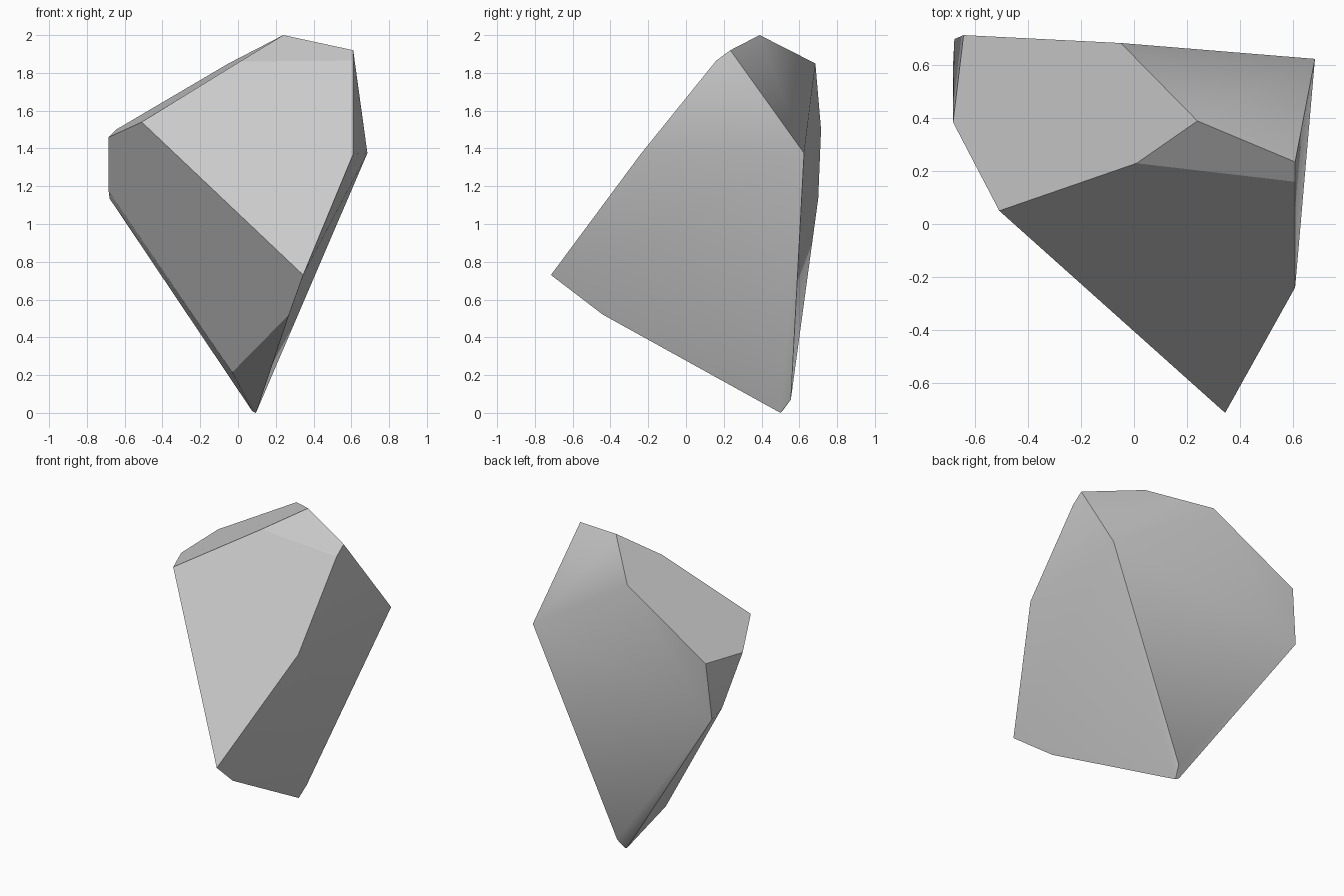
import bpy, bmesh, math

cube = bpy.data.objects.get("Cube")
if cube:
    bpy.data.objects.remove(cube, do_unlink=True)

# One stone grey for the whole boulder
stone = bpy.data.materials.new("stone_grey")
stone.use_nodes = True
grey = (0.6, 0.6, 0.6, 1)
stone.diffuse_color = grey
bsdf = stone.node_tree.nodes["Principled BSDF"]
bsdf.inputs["Base Color"].default_value = grey
bsdf.inputs["Roughness"].default_value = 0.9

# Corners of the cut stone, grouped by region
crown = [(.24, .39, 2), (.61, .235, 1.92), (.61, .16, 1.865), (.01, .23, 1.86), (-.05, .685, 1.85)]
left_shoulder = [(-.51, .05, 1.54), (-.685, .385, 1.46), (-.645, .715, 1.5),
                 (-.685, .6, 1.175), (-.68, .7, 1.135)]
right_side = [(.61, -.24, 1.37), (.685, .625, 1.375)]
front_tip = [(.345, -.715, .73), (.375, -.65, .81), (.27, -.44, .52)]
foot = [(-.03, .255, .215), (.095, .5, 0), (.075, .51, .01), (.115, .555, .07)]

# Wrap the corners in a convex shell and merge the flat facets
bm = bmesh.new()
for corner in crown + left_shoulder + right_side + front_tip + foot:
    bm.verts.new(corner)
hull = bmesh.ops.convex_hull(bm, input=bm.verts[:])
bmesh.ops.delete(bm, geom=[v for v in bm.verts if not v.link_faces], context='VERTS')
bmesh.ops.dissolve_limit(bm, angle_limit=math.radians(2), verts=bm.verts[:], edges=bm.edges[:])
bmesh.ops.recalc_face_normals(bm, faces=bm.faces[:])

# Back and sides are worn smooth; top and front stay flat with crisp edges
for f in bm.faces:
    f.smooth = f.normal.y > -.3 and not (f.normal.z > .6 and f.normal.x < 0)
for e in bm.edges:
    e.smooth = e.calc_face_angle(0) < math.radians(50)

mesh = bpy.data.meshes.new("boulder")
bm.to_mesh(mesh)
bm.free()
mesh.materials.append(stone)
boulder = bpy.data.objects.new("boulder", mesh)
bpy.context.collection.objects.link(boulder)
